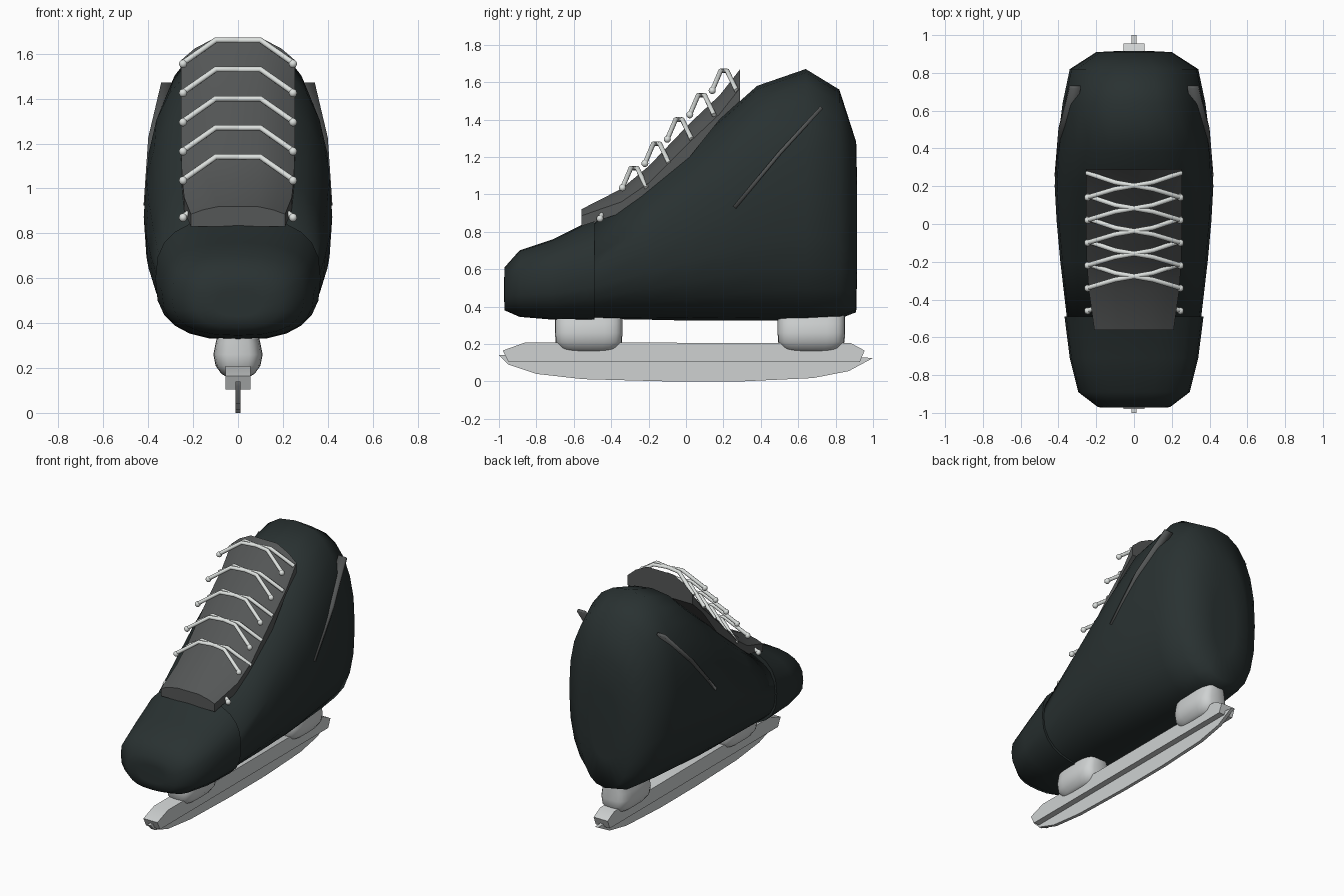
import bpy, bmesh, math
from mathutils import Vector

cube = bpy.data.objects.get("Cube")
if cube:
    bpy.data.objects.remove(cube, do_unlink=True)


def material(name, rgb, rough=0.6):
    m = bpy.data.materials.new(name)
    m.use_nodes = True
    m.diffuse_color = (*rgb, 1)
    node = m.node_tree.nodes["Principled BSDF"]
    node.inputs["Base Color"].default_value = (*rgb, 1)
    node.inputs["Roughness"].default_value = rough
    return m


DARK = material("dark_green_black", (0.022, 0.031, 0.031))
GREY = material("charcoal_grey", (0.09, 0.095, 0.095))
WHITE = material("lace_white", (0.72, 0.75, 0.73))
STEEL = material("pale_grey", (0.62, 0.64, 0.64))


def finish(bm, name, mat, angle=40):
    bmesh.ops.recalc_face_normals(bm, faces=bm.faces)
    mesh = bpy.data.meshes.new(name)
    bm.to_mesh(mesh)
    bm.free()
    mesh.materials.append(mat)
    ob = bpy.data.objects.new(name, mesh)
    bpy.context.collection.objects.link(ob)
    bpy.ops.object.select_all(action="DESELECT")
    ob.select_set(True)
    bpy.context.view_layer.objects.active = ob
    bpy.ops.object.shade_smooth_by_angle(angle=math.radians(angle))
    return ob


def loft(name, rings, mat, angle=40):
    """Skin a closed solid over matching rings of points."""
    bm = bmesh.new()
    loops = [[bm.verts.new(p) for p in ring] for ring in rings]
    n = len(loops[0])
    for a, b in zip(loops, loops[1:]):
        for i in range(n):
            j = (i + 1) % n
            bm.faces.new((a[i], a[j], b[j], b[i]))
    bm.faces.new(loops[0])
    bm.faces.new(loops[-1])
    return finish(bm, name, mat, angle)


def oval(rx, ry, power, n=24):
    """Points of a rounded-square outline."""
    pts = []
    for k in range(n):
        c, s = math.cos(math.tau * k / n), math.sin(math.tau * k / n)
        pts.append((math.copysign(abs(c) ** (2 / power), c) * rx,
                    math.copysign(abs(s) ** (2 / power), s) * ry))
    return pts


def shell(name, sections, power):
    """Loft along y from (y, half width, bottom, top)."""
    rings = []
    for y, w, z0, z1 in sections:
        rings.append([(u, y, (z0 + z1) / 2 + v)
                      for u, v in oval(w, (z1 - z0) / 2, power)])
    return loft(name, rings, DARK, 75)


def extrude_profile(name, profile, half, mat):
    return loft(name, [[(x, y, z) for y, z in profile] for x in (-half, half)], mat)


# Boot body and toe cap
shell("boot_body", [
    (-0.5, 0.355, 0.335, 0.84), (-0.2, 0.39, 0.33, 1.08), (0.02, 0.41, 0.325, 1.27),
    (0.2, 0.42, 0.325, 1.42), (0.38, 0.41, 0.325, 1.58), (0.64, 0.378, 0.325, 1.67),
    (0.82, 0.34, 0.335, 1.56), (0.91, 0.2, 0.37, 1.28), (0.915, 0.1, 0.58, 1.05)], 2.4)
shell("toe_cap", [
    (-0.972, 0.1, 0.43, 0.55), (-0.97, 0.19, 0.38, 0.61), (-0.89, 0.295, 0.345, 0.70),
    (-0.71, 0.34, 0.33, 0.76), (-0.49, 0.368, 0.325, 0.87)], 2.6)

# Arched tongue panel: (y, top, lower edge, half width, side drop)
rings = []
for y, top, low, w, drop in [
        (-0.56, 0.92, 0.83, 0.21, 0.035), (-0.345, 1.03, 0.9, 0.24, 0.07),
        (-0.2, 1.15, 1.02, 0.25, 0.09), (0.02, 1.38, 1.2, 0.255, 0.1),
        (0.18, 1.53, 1.4, 0.255, 0.1), (0.29, 1.67, 1.5, 0.255, 0.1)]:
    half = [(w, low), (w, top - drop), (w * 0.75, top - drop * 0.45), (w * 0.4, top)]
    outline = half + [(-x, z) for x, z in reversed(half)]
    rings.append([(x, y, z) for x, z in outline])
loft("tongue", rings, GREY, 45)


# Crossed laces with a knob at each low end
def tube(name, points, radius, mat):
    curve = bpy.data.curves.new(name, "CURVE")
    curve.dimensions = "3D"
    curve.bevel_depth = radius
    curve.bevel_resolution = 2
    curve.use_fill_caps = True
    spline = curve.splines.new("POLY")
    spline.points.add(len(points) - 1)
    for sp, p in zip(spline.points, points):
        sp.co = (*p, 1)
    curve.materials.append(mat)
    ob = bpy.data.objects.new(name, curve)
    bpy.context.collection.objects.link(ob)
    return ob


for i in range(6):
    y = -0.46 + 0.12 * i
    peak = 1.02 + 0.13 * i if i else 0.985
    end = peak - 0.115
    for side in (-1, 1):
        label = "left" if side > 0 else "right"
        tube(f"lace_{i + 1}_{label}", [
            (side * 0.25, y, end), (side * 0.1, y + 0.045, peak - 0.01),
            (-side * 0.1, y + 0.08, peak - 0.01), (-side * 0.25, y + 0.13, end)],
            0.013, WHITE)
        bm = bmesh.new()
        bmesh.ops.create_uvsphere(bm, u_segments=10, v_segments=6, radius=0.019)
        bmesh.ops.translate(bm, verts=bm.verts, vec=(side * 0.245, y, end))
        finish(bm, f"lace_knob_{i + 1}_{label}", WHITE)

# Thin ankle strips on both flanks
for side in (-1, 1):
    bm = bmesh.new()
    rows = []
    for x, y, z in [(0.42, 0.26, 0.93), (0.4, 0.5, 1.22), (0.342, 0.725, 1.465)]:
        rows.append([bm.verts.new((side * (x - d), y, z)) for d in (0, 0.06)])
    for a, b in zip(rows, rows[1:]):
        bm.faces.new((a[0], a[1], b[1], b[0]))
    strip = finish(bm, "ankle_strip_left" if side > 0 else "ankle_strip_right", GREY)
    solid = strip.modifiers.new("thickness", "SOLIDIFY")
    solid.thickness = 0.02
    solid.offset = 0

# Posts joining the boot to the rail
for name, yc in (("front_post", -0.52), ("rear_post", 0.67)):
    loft(name, [[(u, yc + v, z) for u, v in oval(rx, ry, 3.5)]
                for z, rx, ry in [(0.16, 0.05, 0.12), (0.175, 0.075, 0.15),
                                  (0.21, 0.1, 0.178), (0.26, 0.11, 0.18),
                                  (0.31, 0.1, 0.18), (0.37, 0.085, 0.18)]], STEEL, 50)

# Rail and blade
extrude_profile("blade_rail", [
    (-0.98, 0.165), (-0.86, 0.208), (0.88, 0.205), (0.955, 0.165),
    (0.93, 0.105), (-0.95, 0.105)], 0.055, STEEL)
extrude_profile("blade", [
    (-1.0, 0.14), (-0.95, 0.09), (-0.8, 0.04), (-0.55, 0.012), (-0.1, 0.0),
    (0.3, 0.0), (0.68, 0.018), (0.87, 0.055), (1.0, 0.125), (0.9, 0.13)], 0.012, STEEL)
